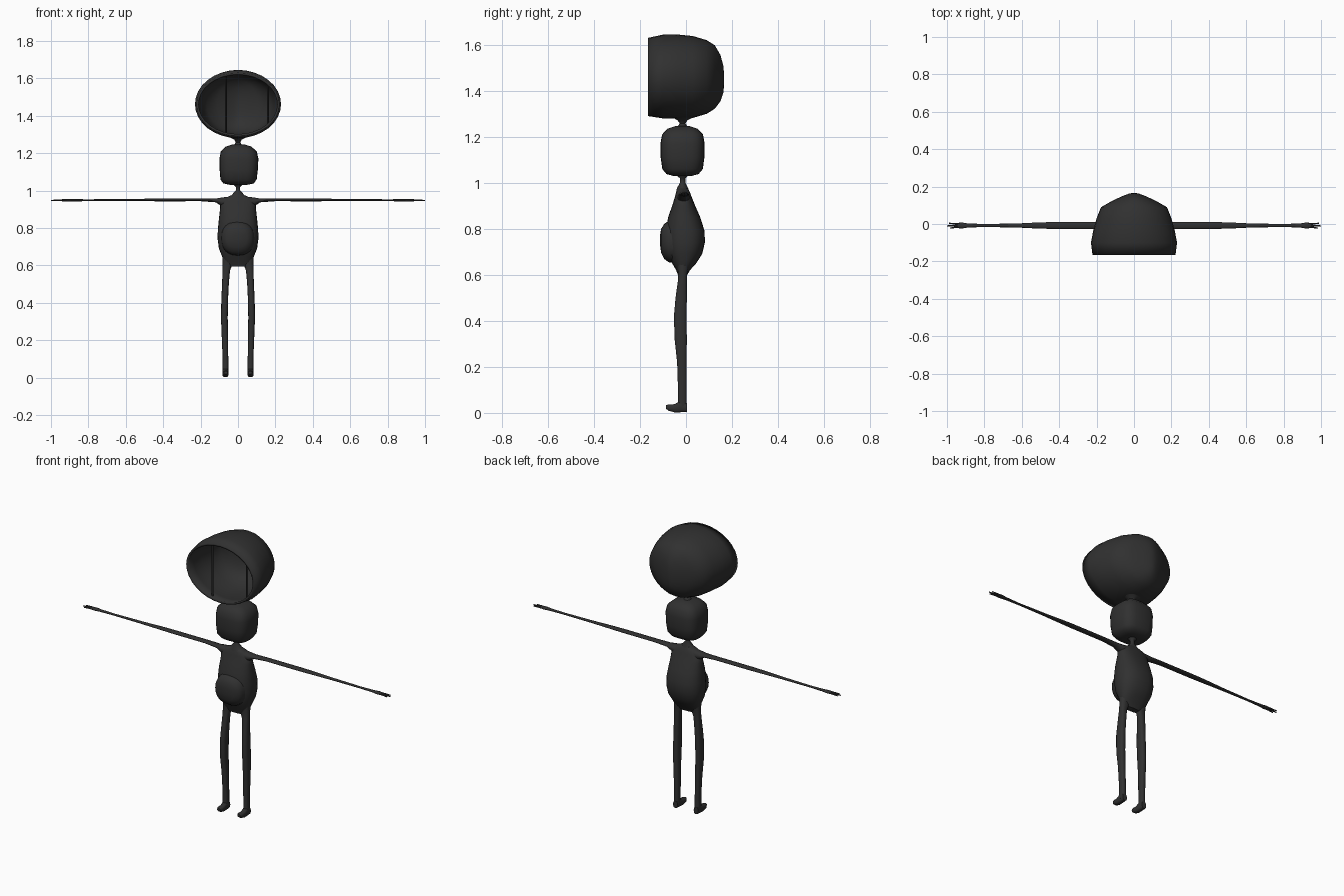
import bpy, bmesh, math
from mathutils import Vector

mat = bpy.data.materials.new("charcoal")
mat.diffuse_color = (0.03, 0.03, 0.03, 1)


def finish(bm, name):
    bmesh.ops.recalc_face_normals(bm, faces=bm.faces)
    me = bpy.data.meshes.new(name)
    bm.to_mesh(me)
    bm.free()
    me.materials.append(mat)
    ob = bpy.data.objects.new(name, me)
    bpy.context.collection.objects.link(ob)
    bpy.ops.object.select_all(action='DESELECT')
    ob.select_set(True)
    bpy.context.view_layer.objects.active = ob
    bpy.ops.object.shade_smooth_by_angle(angle=math.radians(50))
    return ob


def loft(name, axis, rings, power=2.0, n=24, mirror=False, cap_start=True):
    """Skin superellipse rings (position, centre a, centre b, radius a, radius b) along an axis."""
    others = [i for i in range(3) if i != axis]
    bm = bmesh.new()
    loops = []
    for pos, ca, cb, ra, rb in rings:
        loop = []
        for i in range(n):
            t = 2 * math.pi * i / n
            c, s = math.cos(t), math.sin(t)
            v = Vector()
            v[axis] = pos
            v[others[0]] = ca + ra * math.copysign(abs(c) ** (2 / power), c)
            v[others[1]] = cb + rb * math.copysign(abs(s) ** (2 / power), s)
            loop.append(bm.verts.new(v))
        loops.append(loop)
    for a, b in zip(loops, loops[1:]):
        for i in range(n):
            j = (i + 1) % n
            bm.faces.new((a[i], a[j], b[j], b[i]))
    if cap_start:
        bm.faces.new(loops[0])
    bm.faces.new(loops[-1])
    if mirror:
        geom = bm.verts[:] + bm.edges[:] + bm.faces[:]
        bmesh.ops.mirror(bm, geom=geom, axis='X', merge_dist=-1)
    return finish(bm, name)


# Hollow hood, open at the front
hood = loft("hood", 1, [
    (-0.165, 0, 1.460, 0.222, 0.170), (-0.10, 0, 1.462, 0.230, 0.182),
    (-0.04, 0, 1.462, 0.219, 0.183), (0.03, 0, 1.460, 0.200, 0.178),
    (0.09, 0, 1.460, 0.176, 0.160), (0.125, 0, 1.460, 0.115, 0.138),
    (0.15, 0, 1.455, 0.060, 0.100), (0.162, 0, 1.450, 0.028, 0.060),
    (0.166, 0, 1.450, 0.008, 0.020)], n=32, cap_start=False)
shell = hood.modifiers.new("shell", 'SOLIDIFY')
shell.thickness = 0.012
shell.offset = -1

# Thin upright bars just inside the opening
for name, x, z0, z1 in (("left_bar", -0.065, 1.30, 1.62), ("right_bar", 0.16, 1.345, 1.57)):
    loft(name, 2, [(z0, x, -0.143, 0.005, 0.006), (z1, x, -0.143, 0.005, 0.006)], n=8)

# Upper and lower necks, pinched in the middle
loft("upper_neck", 2, [(1.225, 0, -0.015, 0.05, 0.045), (1.243, 0, -0.015, 0.022, 0.024),
                       (1.258, 0, -0.015, 0.012, 0.012), (1.272, 0, -0.015, 0.02, 0.022),
                       (1.29, 0, -0.015, 0.055, 0.055)])
loft("lower_neck", 2, [(0.95, 0, -0.015, 0.07, 0.03), (0.975, 0, -0.015, 0.035, 0.025),
                       (1.0, 0, -0.015, 0.012, 0.012), (1.02, 0, -0.015, 0.012, 0.012),
                       (1.04, 0, -0.015, 0.035, 0.035)])

# Boxy lower head
loft("lower_head", 2, [
    (1.030, 0.003, -0.015, 0.045, 0.04), (1.038, 0.003, -0.015, 0.082, 0.070),
    (1.06, 0.003, -0.015, 0.097, 0.088), (1.11, 0.004, -0.015, 0.102, 0.095),
    (1.17, 0.005, -0.015, 0.104, 0.096), (1.21, 0.004, -0.015, 0.096, 0.089),
    (1.235, 0.003, -0.015, 0.068, 0.066), (1.247, 0.003, -0.015, 0.03, 0.03)], power=3.2)

# Pear-shaped torso
loft("torso", 2, [
    (0.595, 0, -0.015, 0.050, 0.018), (0.62, 0, -0.013, 0.078, 0.030),
    (0.65, 0, -0.008, 0.086, 0.052), (0.69, 0, -0.004, 0.102, 0.074),
    (0.74, 0, -0.002, 0.109, 0.084), (0.79, 0, -0.003, 0.108, 0.084),
    (0.85, 0, -0.008, 0.102, 0.070), (0.90, 0, -0.010, 0.096, 0.050),
    (0.94, 0, -0.012, 0.094, 0.036), (0.96, 0, -0.013, 0.070, 0.030),
    (0.975, 0, -0.014, 0.035, 0.022)], power=2.4)

# Round belly pad with a flattened front
loft("belly_pad", 1, [
    (-0.04, 0, 0.745, 0.092, 0.096), (-0.075, -0.002, 0.745, 0.086, 0.090),
    (-0.095, -0.004, 0.745, 0.078, 0.076), (-0.108, -0.005, 0.748, 0.055, 0.052),
    (-0.113, -0.005, 0.75, 0.02, 0.02)], power=2.3)

# Legs, slim with a slight shin bulge
loft("legs", 2, [
    (0.02, 0.067, -0.016, 0.015, 0.019), (0.10, 0.067, -0.016, 0.015, 0.019),
    (0.22, 0.070, -0.018, 0.017, 0.021), (0.32, 0.073, -0.023, 0.018, 0.027),
    (0.42, 0.071, -0.025, 0.018, 0.028), (0.50, 0.067, -0.021, 0.018, 0.025),
    (0.57, 0.063, -0.016, 0.020, 0.020), (0.61, 0.056, -0.014, 0.027, 0.020),
    (0.65, 0.050, -0.012, 0.034, 0.028)], power=2.6, n=14, mirror=True)

# Feet
loft("feet", 1, [
    (0.004, 0.067, 0.024, 0.014, 0.020), (-0.03, 0.067, 0.026, 0.016, 0.024),
    (-0.05, 0.067, 0.020, 0.016, 0.018), (-0.075, 0.066, 0.023, 0.016, 0.014),
    (-0.087, 0.066, 0.026, 0.009, 0.008)], power=2.8, n=14, mirror=True)

# Arms, thin and flat, flaring at the shoulder
loft("arms", 0, [
    (0.05, -0.012, 0.935, 0.030, 0.032), (0.09, -0.011, 0.940, 0.026, 0.022),
    (0.12, -0.010, 0.947, 0.022, 0.010), (0.20, -0.008, 0.950, 0.019, 0.007),
    (0.42, -0.008, 0.950, 0.018, 0.008), (0.50, -0.008, 0.950, 0.017, 0.006),
    (0.62, -0.008, 0.949, 0.011, 0.006), (0.80, -0.008, 0.948, 0.008, 0.005),
    (0.89, -0.008, 0.948, 0.011, 0.006), (0.92, -0.008, 0.948, 0.016, 0.007),
    (0.945, -0.008, 0.948, 0.014, 0.005)], n=12, mirror=True)

# Fingers
for name, y, tip_y, tip_x in (("front_fingers", -0.017, -0.022, 0.985),
                              ("middle_fingers", -0.008, -0.010, 1.0),
                              ("back_fingers", 0.001, 0.004, 0.99)):
    loft(name, 0, [(0.91, y, 0.948, 0.005, 0.005), (0.95, y, 0.948, 0.0045, 0.0045),
                   (tip_x, tip_y, 0.947, 0.003, 0.003)], n=8, mirror=True)
